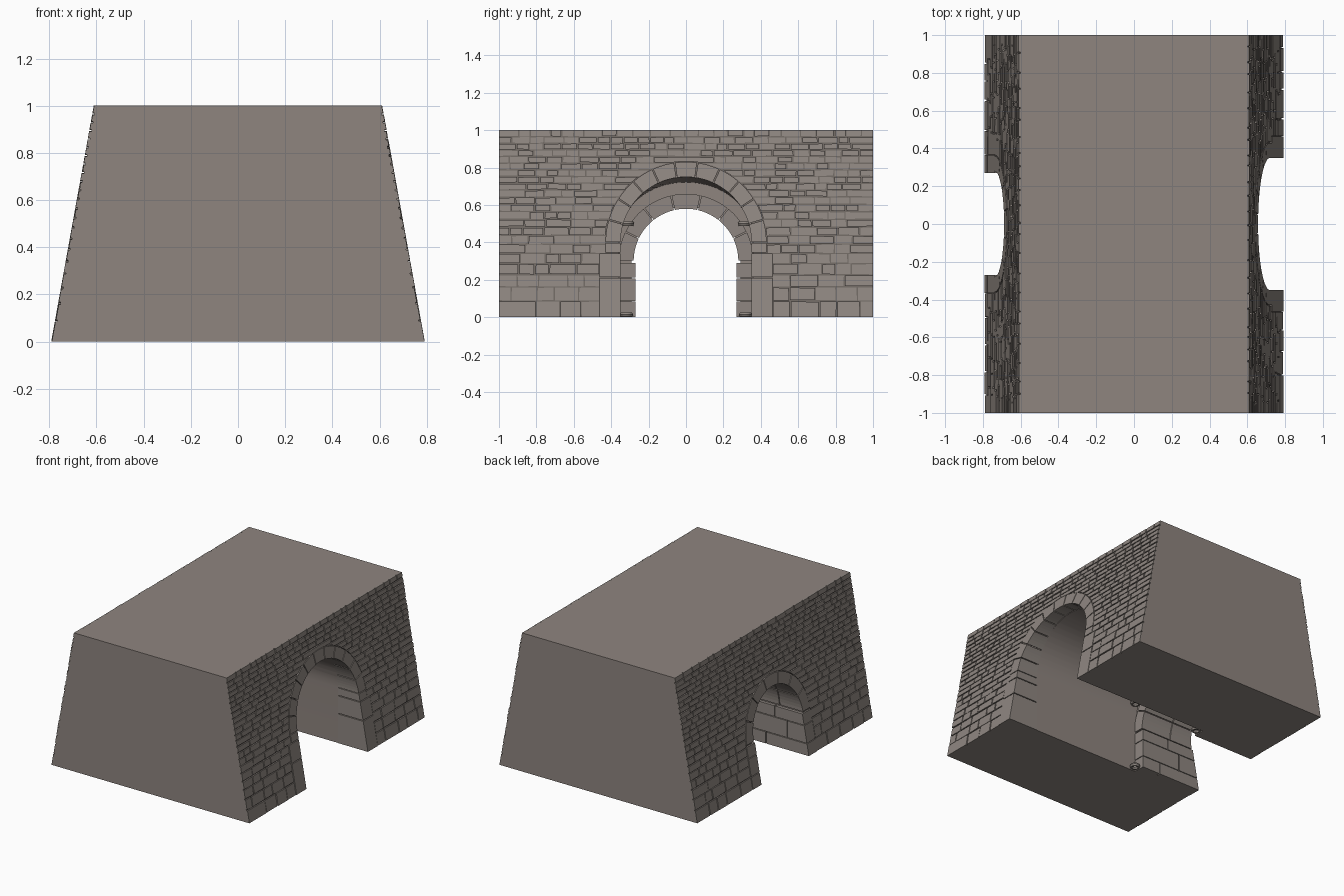
import bpy, bmesh, math, random

if "Cube" in bpy.data.objects:
    bpy.data.objects.remove(bpy.data.objects["Cube"])
random.seed(4)


def material(name, rgb):
    m = bpy.data.materials.new(name)
    m.diffuse_color = (*rgb, 1)
    m.use_nodes = True
    m.node_tree.nodes["Principled BSDF"].inputs["Base Color"].default_value = m.diffuse_color
    return m


PLAIN = material("plain stone", (0.272, 0.233, 0.212))
STONE = material("cut stone", (0.272, 0.240, 0.218))
MORTAR = material("mortar", (0.160, 0.138, 0.124))
GAP = 0.0034


def face_x(side, out=0.0):
    """x of the sloping wall face as a function of height."""
    return lambda z: side * (0.79 - 0.18 * z + out)


def at(x):
    return lambda z: x


def prism(bm, poly, xa, xb):
    """Extrude a (y, z) outline between two x planes."""
    a = [bm.verts.new((xa(z), y, z)) for y, z in poly]
    b = [bm.verts.new((xb(z), y, z)) for y, z in poly]
    n = len(poly)
    bm.faces.new(a)
    bm.faces.new(b[::-1])
    for i in range(n):
        j = (i + 1) % n
        bm.faces.new((a[j], a[i], b[i], b[j]))


def finish(bm, name, mat):
    bmesh.ops.recalc_face_normals(bm, faces=bm.faces)
    me = bpy.data.meshes.new(name)
    bm.to_mesh(me)
    bm.free()
    me.materials.append(mat)
    ob = bpy.data.objects.new(name, me)
    bpy.context.collection.objects.link(ob)
    return ob


def arch(w, spring, rise, power=1.0, n=28):
    """Round-headed opening outline."""
    pts = [(-w, -0.1), (w, -0.1)]
    for i in range(n + 1):
        t = math.pi * i / n
        pts.append((w * math.cos(t), spring + rise * max(math.sin(t), 0) ** power))
    return pts


def loft(name, p, xp, q, xq):
    bm = bmesh.new()
    a = [bm.verts.new((xp, y, z)) for y, z in p]
    b = [bm.verts.new((xq, y, z)) for y, z in q]
    bm.faces.new(a)
    bm.faces.new(b[::-1])
    for i in range(len(a)):
        j = (i + 1) % len(a)
        bm.faces.new((a[j], a[i], b[i], b[j]))
    ob = finish(bm, name, PLAIN)
    ob.hide_render = True
    return ob


# Wall core: wide vault on +x, narrow arch on -x, rebates behind the arch stones
bm = bmesh.new()
prism(bm, [(-1, 0), (1, 0), (1, 1), (-1, 1)], face_x(-1, -0.008), face_x(1, -0.008))
core = finish(bm, "wall_core", PLAIN)
core.data.materials.append(MORTAR)
narrow = arch(0.292, 0.30, 0.292)
rebate = arch(0.362, 0.40, 0.362)
cutters = [
    loft("wide_vault_cutter", arch(0.352, 0.40, 0.322, 0.88), -0.318, arch(0.352, 0.40, 0.352), 0.7),
    loft("narrow_arch_cutter", narrow, -0.95, narrow, -0.29),
    loft("rebate_cutter", rebate, 0.557, rebate, 0.95),
]
bpy.context.view_layer.objects.active = core
for c in cutters:
    mod = core.modifiers.new("opening", 'BOOLEAN')
    mod.operation = 'DIFFERENCE'
    mod.solver = 'EXACT'
    mod.object = c
    bpy.ops.object.modifier_apply(modifier=mod.name)
for c in cutters:
    bpy.data.objects.remove(c)
for f in core.data.polygons:
    f.material_index = int(abs(f.normal.x) > 0.9 and abs(f.center.x) > 0.6)
core.select_set(True)
bpy.ops.object.shade_smooth_by_angle(angle=math.radians(30))


# Arch stones and jamb blocks
def box(bm, y0, y1, z0, z1, xa, xb):
    for s in (-1, 1):
        prism(bm, [(s * y0, z0), (s * y1, z0), (s * y1, z1), (s * y0, z1)], xa, xb)


def ring(bm, count, r0, r1, zc, xa, xb):
    step = math.pi / count
    for k in range(count):
        g = GAP / r1
        ts = [k * step + g + (step - 2 * g) * i / 5 for i in range(6)]
        poly = [(r1 * math.cos(t), zc + r1 * math.sin(t)) for t in ts]
        poly += [(r0 * math.cos(t), zc + r0 * math.sin(t)) for t in reversed(ts)]
        prism(bm, poly, xa, xb)


bm = bmesh.new()
outer = face_x(1, 0.002)
ring(bm, 11, 0.35, 0.43, 0.40, outer, at(0.552))
box(bm, 0.35, 0.462, 0, 0.21, outer, at(0.552))
box(bm, 0.35, 0.462, 0.216, 0.34, outer, at(0.552))
box(bm, 0.35, 0.43, 0.346, 0.398, outer, at(0.552))
finish(bm, "wide_arch_stones", STONE)

bm = bmesh.new()
for xa, xb in ((face_x(-1, 0.002), at(-0.553)), (at(-0.547), at(-0.305))):
    ring(bm, 7, 0.28, 0.36, 0.30, xa, xb)
for i, (z0, z1) in enumerate(((0, 0.083), (0.088, 0.208), (0.213, 0.29))):
    mid = (-0.45, -0.62, -0.52)[i]
    box(bm, 0.27, 0.365, z0, z1, face_x(-1, 0.002), at(mid - 0.003))
    box(bm, 0.27, 0.356, z0, z1, at(mid + 0.003), at(-0.305))
finish(bm, "narrow_arch_stones", STONE)


# Outline that the wall courses stop against
def outline(side, z):
    leg, leg_top, r, zc = (0.462, 0.34, 0.43, 0.40) if side > 0 else (0.365, 0.29, 0.36, 0.30)
    if z < leg_top:
        return leg + GAP
    if z < zc:
        return r + GAP
    d = (r + GAP) ** 2 - (z - zc) ** 2
    return math.sqrt(d) if d > 0 else 0.0


# Stone courses, shallower towards the top
def courses(side):
    bm = bmesh.new()
    crown = 0.83 + GAP if side > 0 else 0.66 + GAP
    rows = [0.0]
    while rows[-1] < 0.975:
        rows.append(rows[-1] + 0.035 + 0.052 * (1 - rows[-1]) ** 3)
    rows = [z / rows[-1] for z in rows]

    def stone(edge, y1, z0, z1, sgn):
        j = lambda: random.uniform(-0.002, 0.002)
        za = z0 + j() if z0 > 0.01 else 0
        zb = z1 + j() if z1 < 0.99 else 1
        k = j() if y1 < 1 else 0
        poly = list(edge) + [(y1 - k, zb), (y1 + k, za)]
        prism(bm, [(sgn * y, z) for y, z in poly],
              face_x(side, random.uniform(-0.002, 0.002)), face_x(side, -0.02))

    for lo, hi in zip(rows, rows[1:]):
        z0 = lo + GAP if lo > 0 else 0
        z1 = hi - GAP if hi < 0.999 else 1
        length = lambda: random.uniform(0.06, 0.13) * (1.25 - 0.45 * lo)
        free = z0 >= crown
        for sgn in ((1,) if free else (-1, 1)):
            if free:
                y = -1.0
                edge = [(y, z0), (y, z1)]
            else:
                top = min(z1, crown)
                zs = [z0 + (top - z0) * i / 5 for i in range(6)]
                edge = [(outline(side, z), z) for z in zs]
                if z1 > crown:
                    edge.append((0.0, z1))
                y = max(p[0] for p in edge)
            while y < 1:
                end = y + length()
                if end > 0.95:
                    end = 1 + GAP
                stone(edge, min(end - GAP, 1), z0, z1, sgn)
                y = end + GAP
                edge = [(y, z0 + random.uniform(-0.002, 0.002) * (lo > 0)), (y, z1)]
    return finish(bm, "right_wall_courses" if side > 0 else "left_wall_courses", STONE)


courses(1)
courses(-1)

# Gate pivot rings behind the narrow arch, at floor and spring level
for s in (-1, 1):
    for y, z in ((0.318, 0.014), (0.312, 0.50)):
        bpy.ops.mesh.primitive_torus_add(
            location=(-0.275, s * y, z), major_radius=0.025, minor_radius=0.01,
            major_segments=20, minor_segments=6)
        ob = bpy.context.object
        ob.name = "gate_pivot_ring"
        ob.scale.z = 1.3
        ob.data.materials.append(STONE)
